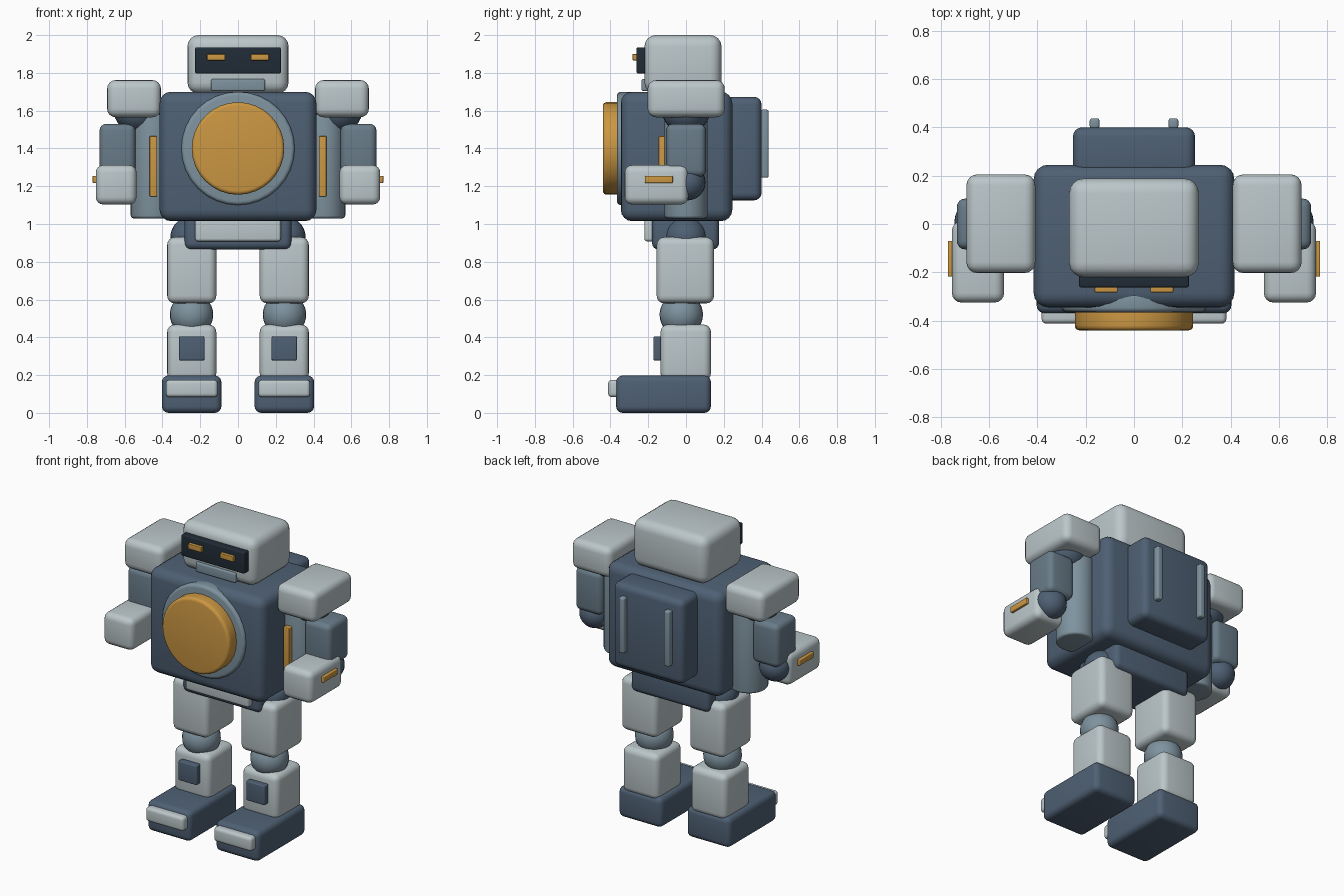
import bpy, bmesh, math
from mathutils import Matrix

if "Cube" in bpy.data.objects:
    bpy.data.objects.remove(bpy.data.objects["Cube"])


def material(name, rgb):
    m = bpy.data.materials.new(name)
    m.diffuse_color = (*rgb, 1)
    m.use_nodes = True
    m.node_tree.nodes["Principled BSDF"].inputs["Base Color"].default_value = m.diffuse_color
    return m


LIGHT = material("pale grey", (0.50, 0.57, 0.59))
NAVY = material("slate blue", (0.077, 0.117, 0.174))
STEEL = material("blue grey", (0.21, 0.29, 0.345))
MID = material("dark blue grey", (0.14, 0.20, 0.25))
GOLD = material("amber", (0.60, 0.31, 0.055))
BLACK = material("near black", (0.015, 0.025, 0.038))


def finish(name, bm, mat):
    me = bpy.data.meshes.new(name)
    bm.to_mesh(me)
    bm.free()
    me.materials.append(mat)
    ob = bpy.data.objects.new(name, me)
    bpy.context.collection.objects.link(ob)
    bpy.ops.object.select_all(action='DESELECT')
    ob.select_set(True)
    bpy.context.view_layer.objects.active = ob
    bpy.ops.object.shade_smooth_by_angle(angle=math.radians(35))
    return ob


def box(name, x, y, z, mat, bevel=0.04):
    """Rounded box from (min, max) ranges."""
    bm = bmesh.new()
    bmesh.ops.create_cube(bm, size=1)
    for v in bm.verts:
        v.co = [r[0] + (c + 0.5) * (r[1] - r[0]) for c, r in zip(v.co, (x, y, z))]
    bmesh.ops.bevel(bm, geom=bm.edges[:], offset=bevel, segments=4,
                    profile=0.5, affect='EDGES', clamp_overlap=True)
    return finish(name, bm, mat)


def cylinder(name, center, radius, depth, mat, axis='Z', bevel=0.02, sides=32):
    bm = bmesh.new()
    bmesh.ops.create_cone(bm, cap_ends=True, segments=sides, radius1=radius,
                          radius2=radius, depth=depth)
    rims = [e for e in bm.edges if any(len(f.verts) > 4 for f in e.link_faces)]
    bmesh.ops.bevel(bm, geom=rims, offset=bevel, segments=4, profile=0.5,
                    affect='EDGES')
    turn = Matrix.Rotation(math.pi / 2, 4, 'X') if axis == 'Y' else Matrix()
    bm.transform(Matrix.Translation(center) @ turn)
    return finish(name, bm, mat)


def ball(name, center, radius, mat):
    bm = bmesh.new()
    bmesh.ops.create_uvsphere(bm, u_segments=24, v_segments=16, radius=radius)
    bm.transform(Matrix.Translation(center))
    return finish(name, bm, mat)


# Torso and chest disc
box("torso", (-0.415, 0.415), (-0.345, 0.245), (1.015, 1.70), NAVY, 0.06)
cylinder("chest_ring", (0, -0.325, 1.40), 0.30, 0.08, STEEL, 'Y', 0.02)
cylinder("chest_disc", (0, -0.385, 1.40), 0.245, 0.11, GOLD, 'Y', 0.02)

# Head and face
box("head", (-0.268, 0.268), (-0.22, 0.188), (1.69, 2.0), LIGHT, 0.06)
box("visor", (-0.227, 0.227), (-0.262, -0.20), (1.797, 1.935), BLACK, 0.008)
box("chin", (-0.143, 0.143), (-0.235, -0.17), (1.705, 1.767), STEEL, 0.008)

# Backpack
box("backpack", (-0.253, 0.253), (0.20, 0.40), (1.125, 1.673), NAVY, 0.04)

# Pelvis
box("pelvis", (-0.283, 0.283), (-0.18, 0.175), (0.865, 1.06), NAVY, 0.035)
box("pelvis_plate", (-0.227, 0.227), (-0.22, -0.15), (0.908, 1.04), LIGHT, 0.015)

# Mirrored parts
for side, s in (("left", 1), ("right", -1)):
    def sbox(name, x, y, z, mat, bevel=0.04):
        xs = sorted((s * x[0], s * x[1]))
        return box(f"{side}_{name}", xs, y, z, mat, bevel)

    sbox("eye", (0.068, 0.163), (-0.283, -0.25), (1.866, 1.90), GOLD, 0.004)
    sbox("backpack_rail", (0.143, 0.183), (0.395, 0.437), (1.245, 1.605), STEEL, 0.01)

    # Arm
    sbox("shoulder_pad", (0.408, 0.693), (-0.203, 0.205), (1.565, 1.762), LIGHT, 0.045)
    ball(f"{side}_shoulder_joint", (s * 0.53, 0, 1.61), 0.13, NAVY)
    cylinder(f"{side}_side_pillar", (s * 0.453, 0, 1.305), 0.115, 0.55, STEEL, 'Z', 0.015)
    sbox("pillar_stripe", (0.428, 0.468), (-0.145, -0.09), (1.145, 1.465), GOLD, 0.005)
    sbox("upper_arm", (0.543, 0.733), (-0.105, 0.105), (1.25, 1.53), MID, 0.035)
    ball(f"{side}_elbow", (s * 0.648, 0.008, 1.22), 0.095, NAVY)
    sbox("forearm", (0.537, 0.753), (-0.325, 0.012), (1.103, 1.312), LIGHT, 0.04)
    sbox("forearm_stripe", (0.74, 0.77), (-0.218, -0.07), (1.217, 1.255), GOLD, 0.005)

    # Leg
    ball(f"{side}_hip", (s * 0.248, 0, 0.93), 0.11, NAVY)
    sbox("thigh", (0.115, 0.375), (-0.155, 0.148), (0.58, 0.93), LIGHT, 0.04)
    ball(f"{side}_knee", (s * 0.246, -0.025, 0.52), 0.115, STEEL)
    sbox("shin", (0.115, 0.375), (-0.135, 0.132), (0.17, 0.468), LIGHT, 0.04)
    sbox("shin_plate", (0.178, 0.312), (-0.173, -0.12), (0.278, 0.405), NAVY, 0.008)
    sbox("foot", (0.088, 0.403), (-0.37, 0.132), (0.0, 0.198), NAVY, 0.035)
    sbox("toe_cap", (0.108, 0.382), (-0.412, -0.34), (0.083, 0.175), LIGHT, 0.02)
